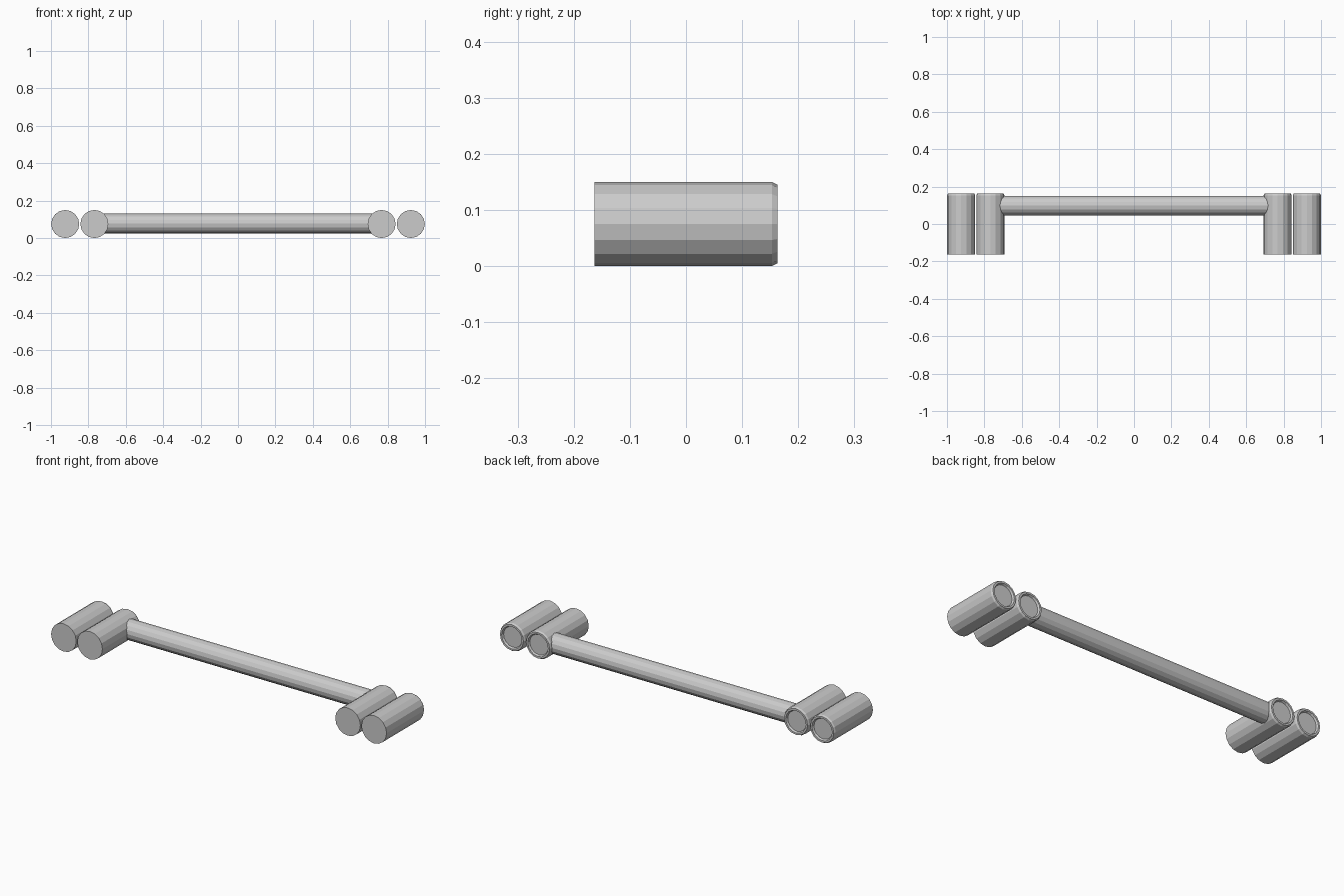
import bpy, bmesh, math

if "Cube" in bpy.data.objects:
    bpy.data.objects.remove(bpy.data.objects["Cube"])

SIDES = 16
grey = bpy.data.materials.new("plain grey")
grey.diffuse_color = (0.6, 0.6, 0.6, 1)
grey.use_nodes = True
grey.node_tree.nodes["Principled BSDF"].inputs["Base Color"].default_value = grey.diffuse_color


def lathe(name, profile, place):
    """Closed solid from (radius, distance along axis) rings, capped at both ends."""
    bm = bmesh.new()
    rings = []
    for r, d in profile:
        ring = []
        for i in range(SIDES):
            a = 2 * math.pi * i / SIDES
            ring.append(bm.verts.new(place(r * math.cos(a), r * math.sin(a), d)))
        rings.append(ring)
    for a, b in zip(rings, rings[1:]):
        for i in range(SIDES):
            j = (i + 1) % SIDES
            bm.faces.new((a[i], a[j], b[j], b[i]))
    bm.faces.new(rings[0])
    bm.faces.new(rings[-1])
    bmesh.ops.recalc_face_normals(bm, faces=bm.faces)
    mesh = bpy.data.meshes.new(name)
    bm.to_mesh(mesh)
    bm.free()
    mesh.materials.append(grey)
    obj = bpy.data.objects.new(name, mesh)
    bpy.context.collection.objects.link(obj)
    return obj


# Four canisters: flat front, bevelled rim and shallow recess at the back
canister = [(0.075, -0.163), (0.075, 0.153), (0.070, 0.163),
            (0.060, 0.163), (0.055, 0.153)]
for side, sx in (("left", -1), ("right", 1)):
    for part, x in (("inner", 0.768), ("outer", 0.924)):
        lathe(f"{side}_{part}_canister", canister,
              lambda u, v, d, cx=sx * x: (cx + u, d, 0.075 + v))

# Crossbar joining the two inner canisters
lathe("crossbar", [(0.053, -0.76), (0.053, 0.76)],
      lambda u, v, d: (d, 0.098 + u, 0.077 + v))
